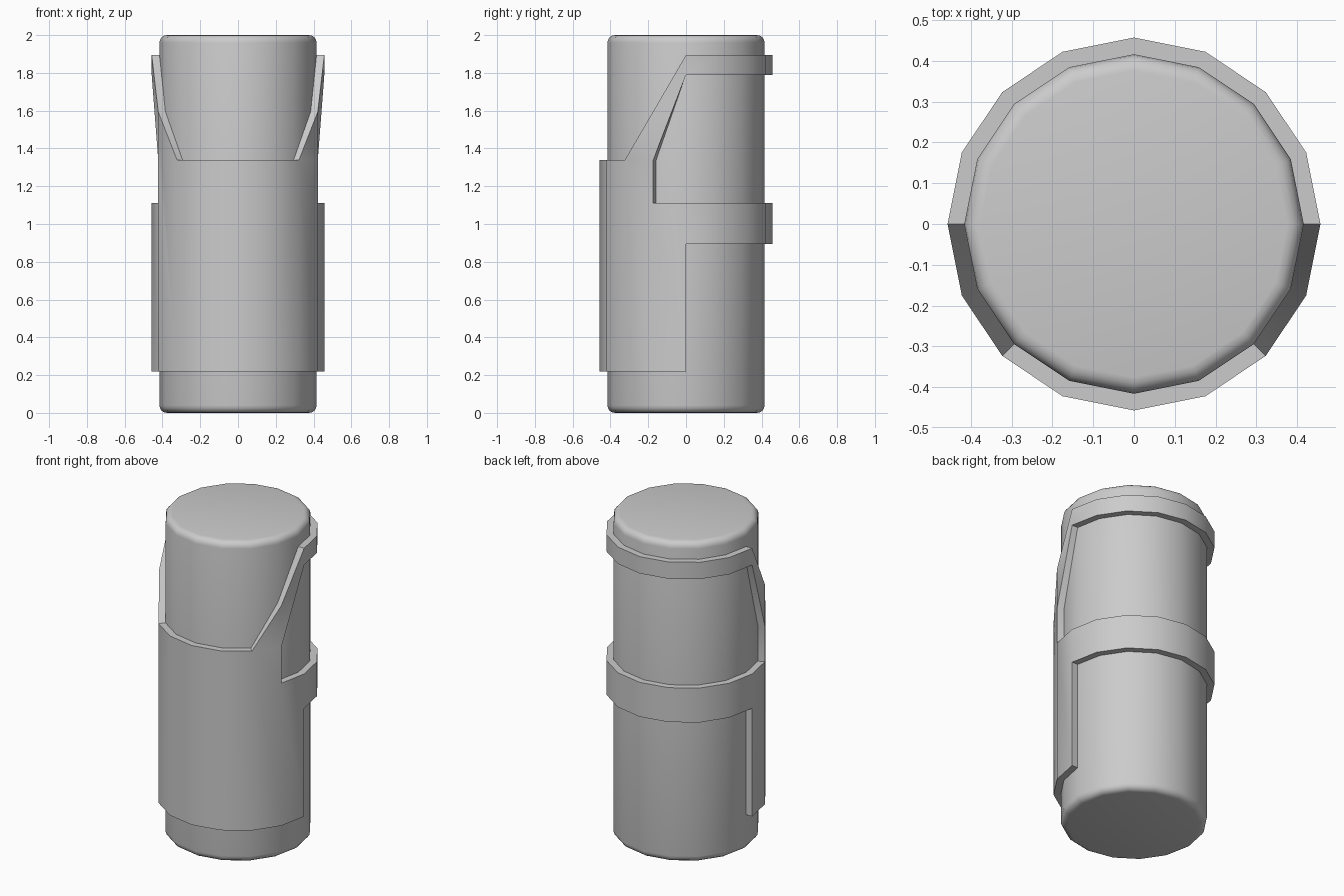
import bpy, bmesh, math

if "Cube" in bpy.data.objects:
    bpy.data.objects.remove(bpy.data.objects["Cube"])

SIDES = 16
R_CORE, R_OUT, R_IN = 0.416, 0.457, 0.413


def finish(bm, name):
    bmesh.ops.recalc_face_normals(bm, faces=bm.faces[:])
    mesh = bpy.data.meshes.new(name)
    bm.to_mesh(mesh)
    bm.free()
    ob = bpy.data.objects.new(name, mesh)
    bpy.context.collection.objects.link(ob)
    bpy.ops.object.select_all(action='DESELECT')
    ob.select_set(True)
    bpy.context.view_layer.objects.active = ob
    bpy.ops.object.shade_smooth_by_angle(angle=math.radians(35))
    return ob


def point(col, z, side):
    # Column 0 is the front, 4 the side, 8 the back
    a = col * 2 * math.pi / SIDES
    return (side * R_OUT * math.sin(a), -R_OUT * math.cos(a), z)


# Inner cylinder with rounded rims
bm = bmesh.new()
rings = []
B = 0.04
profile = [(R_CORE - B + B * math.sin(t), B - B * math.cos(t))
           for t in [i * math.pi / 8 for i in range(5)]]
profile += [(r, 2 - z) for r, z in reversed(profile)]
for r, z in profile:
    rings.append([bm.verts.new((r * math.sin(k * math.tau / SIDES),
                                -r * math.cos(k * math.tau / SIDES), z))
                  for k in range(SIDES)])
for lo, hi in zip(rings, rings[1:]):
    for k in range(SIDES):
        n = (k + 1) % SIDES
        bm.faces.new((lo[k], lo[n], hi[n], hi[k]))
bm.faces.new(rings[0])
bm.faces.new(rings[-1])
finish(bm, "canister")

# Holster sleeve panels as (column, z) outlines, one half
BOT, FRONT, SLOPE = 0.22, 1.34, 1.594
BAND_LO, BAND_HI, STRAP_LO, STRAP_HI = 0.895, 1.11, 1.79, 1.895
panels = [[(c, BOT), (c + 1, BOT), (c + 1, FRONT), (c, FRONT)] for c in (0, 1)]
panels += [
    [(2, BOT), (3, BOT), (3, BAND_HI), (3, 1.335), (3, SLOPE), (2, FRONT)],
    [(3, BOT), (4, BOT), (4, BAND_LO), (4, BAND_HI), (3, BAND_HI)],
    [(3, 1.335), (4, STRAP_LO), (4, STRAP_HI), (3, SLOPE)],
]
# Back band and upper strap
for c in range(4, 8):
    for lo, hi in ((BAND_LO, BAND_HI), (STRAP_LO, STRAP_HI)):
        panels.append([(c, lo), (c + 1, lo), (c + 1, hi), (c, hi)])

bm = bmesh.new()
for side in (1, -1):
    for outline in panels:
        pts = outline if side == 1 else outline[::-1]
        bm.faces.new([bm.verts.new(point(c, z, side)) for c, z in pts])
bmesh.ops.remove_doubles(bm, verts=bm.verts[:], dist=0.0005)

# Thicken the sleeve inwards
new = bmesh.ops.extrude_face_region(bm, geom=bm.faces[:], use_keep_orig=True)["geom"]
for v in new:
    if isinstance(v, bmesh.types.BMVert):
        v.co.x *= R_IN / R_OUT
        v.co.y *= R_IN / R_OUT
finish(bm, "holster_sleeve")
